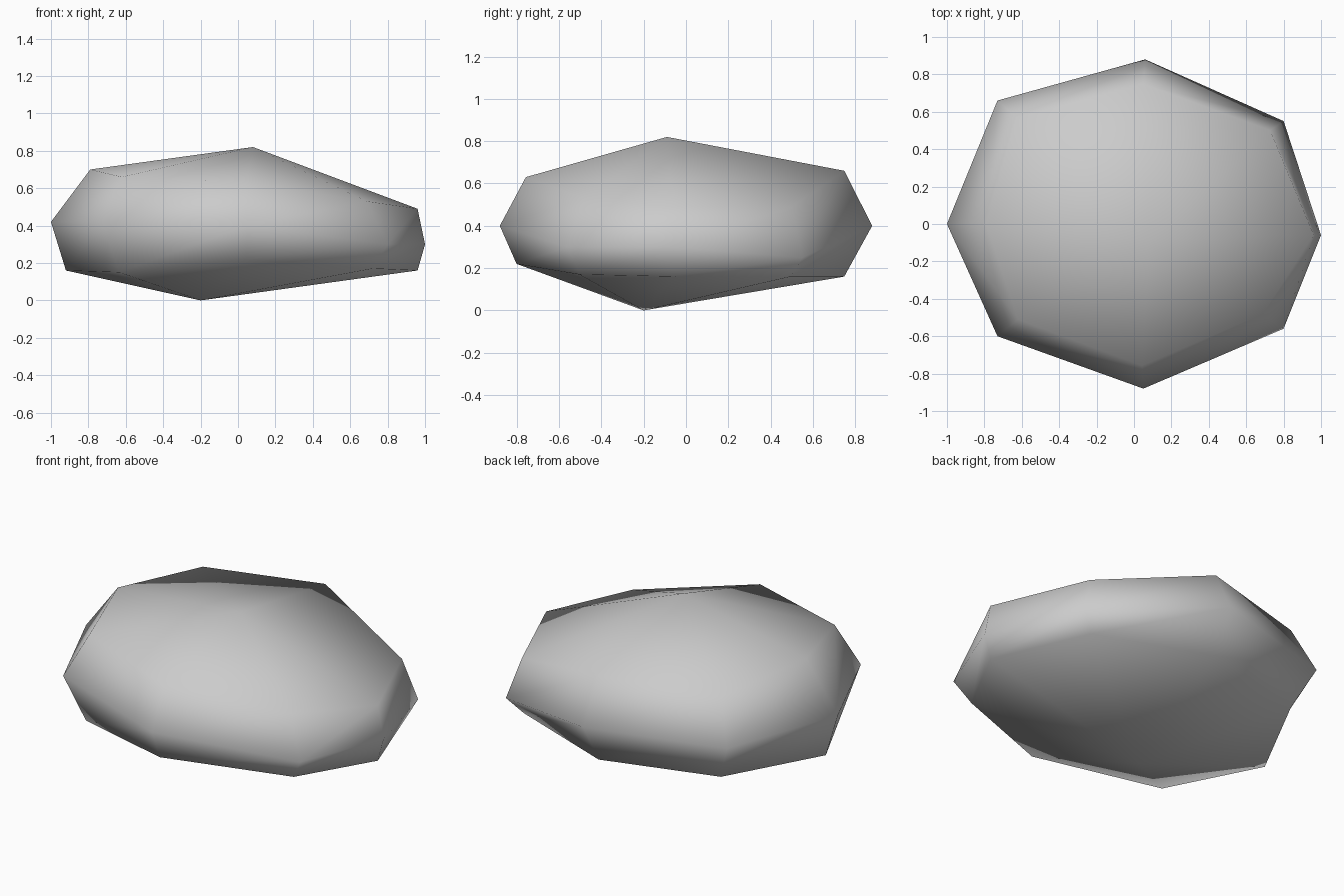
import bpy
import bmesh

default_cube = bpy.data.objects.get("Cube")
if default_cube:
    bpy.data.objects.remove(default_cube, do_unlink=True)


def make_material(name, color):
    material = bpy.data.materials.new(name)
    material.use_nodes = True
    material.diffuse_color = color
    material.node_tree.nodes["Principled BSDF"].inputs["Base Color"].default_value = color
    return material


def add_ring(bm, outline, insets, heights):
    """Add one irregular ring of the stone by drawing the outline inwards."""
    return [bm.verts.new((x * inset, y * inset, z))
            for (x, y), inset, z in zip(outline, insets, heights)]


def bridge(bm, lower, upper):
    """Join two rings with a band of quads."""
    count = len(lower)
    for i in range(count):
        j = (i + 1) % count
        bm.faces.new((lower[i], lower[j], upper[j], upper[i]))


def cap(bm, ring, tip):
    """Close a ring with a fan of triangles to one off-centre tip."""
    point = bm.verts.new(tip)
    for i, vert in enumerate(ring):
        bm.faces.new((vert, ring[(i + 1) % len(ring)], point))


# Widest outline of the stone, counterclockwise from the +x side
outline = [(1, -.06), (.8, .55), (.06, .88), (-.73, .66),
           (-1, 0), (-.73, -.6), (.05, -.88), (.8, -.56)]

bm = bmesh.new()

# Lower, middle and upper rings with uneven heights
bottom_ring = add_ring(bm, outline,
                       [.96, .9, .85, .86, .92, .87, .91, .9],
                       [.16, .16, .16, .17, .16, .15, .22, .17])
middle_ring = add_ring(bm, outline,
                       [1] * len(outline),
                       [.3, .25, .4, .4, .42, .42, .4, .3])
top_ring = add_ring(bm, outline,
                    [.96, .91, .85, .86, .79, .85, .86, .86],
                    [.49, .49, .66, .65, .7, .66, .63, .53])

# Sides, then the blunt top and bottom
bridge(bm, bottom_ring, middle_ring)
bridge(bm, middle_ring, top_ring)
cap(bm, top_ring, (.08, -.09, .82))
cap(bm, bottom_ring, (-.2, -.2, 0))
bmesh.ops.recalc_face_normals(bm, faces=bm.faces[:])

# The whole stone is softly shaded
for face in bm.faces:
    face.smooth = True

mesh = bpy.data.meshes.new("stone")
bm.to_mesh(mesh)
bm.free()
mesh.materials.append(make_material("stone grey", (.6, .6, .6, 1)))
stone = bpy.data.objects.new("stone", mesh)
bpy.context.collection.objects.link(stone)
